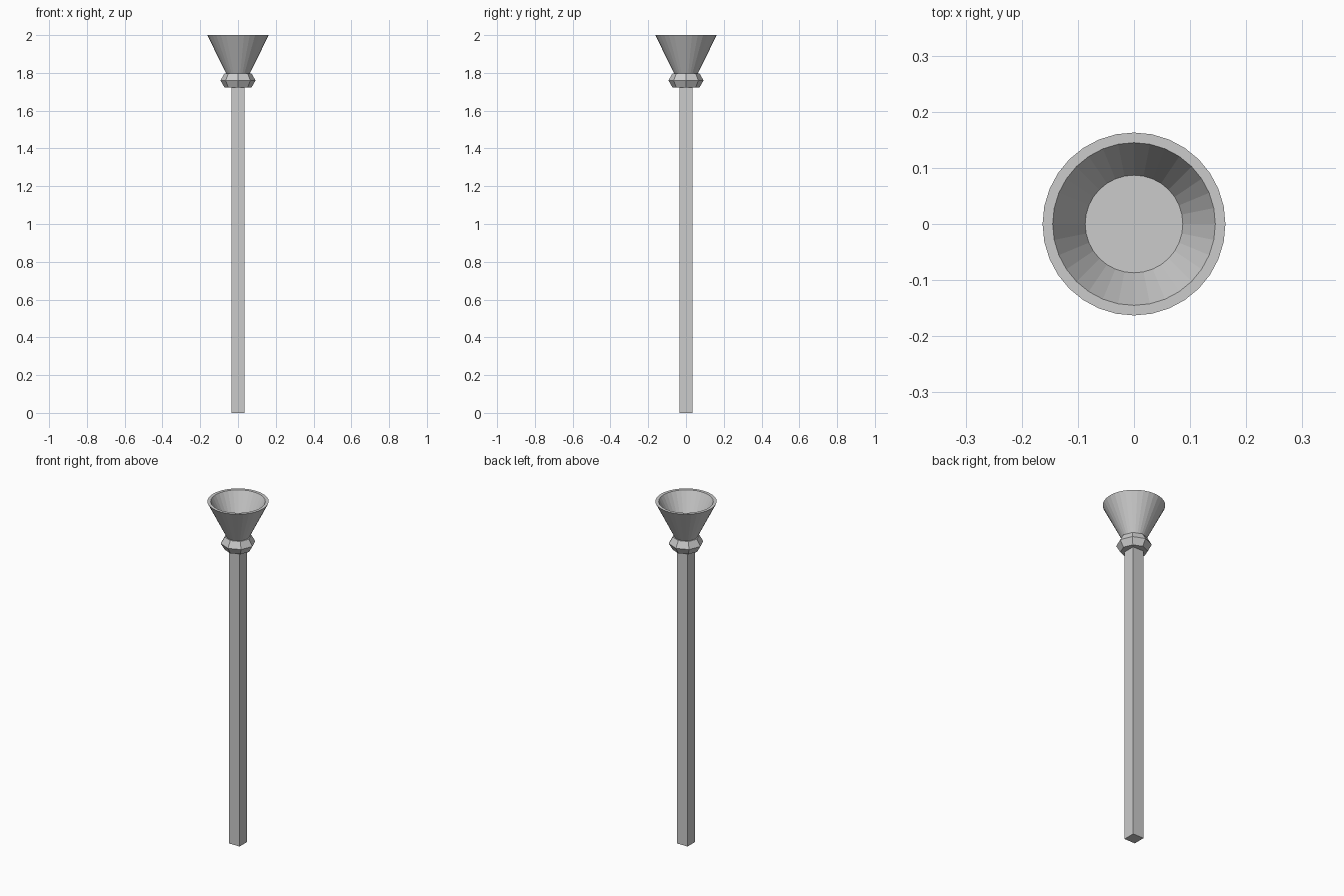
import bpy, bmesh
from math import cos, sin, pi

if "Cube" in bpy.data.objects:
    bpy.data.objects.remove(bpy.data.objects["Cube"])


def lathe(name, profile, sides, closed=False):
    """Revolve (radius, z) points around z; open profiles get capped ends."""
    bm = bmesh.new()
    rings = [[bm.verts.new((r * cos(2 * pi * i / sides), r * sin(2 * pi * i / sides), z))
              for i in range(sides)] for r, z in profile]
    pairs = list(zip(rings, rings[1:]))
    if closed:
        pairs.append((rings[-1], rings[0]))
    else:
        bm.faces.new(rings[0][::-1])
        bm.faces.new(rings[-1])
    for low, high in pairs:
        for i in range(sides):
            j = (i + 1) % sides
            bm.faces.new((low[i], low[j], high[j], high[i]))
    bmesh.ops.recalc_face_normals(bm, faces=bm.faces)
    mesh = bpy.data.meshes.new(name)
    bm.to_mesh(mesh)
    bm.free()
    obj = bpy.data.objects.new(name, mesh)
    bpy.context.collection.objects.link(obj)
    return obj


# square pole
bpy.ops.mesh.primitive_cube_add(size=1, location=(0, 0, 0.88))
pole = bpy.context.object
pole.name = "pole"
pole.scale = (0.07, 0.07, 1.76)

# faceted collar: low-poly torus with a hexagonal section
collar_section = [(0.05 + 0.043 * cos(k * pi / 3), 1.76 + 0.043 * sin(k * pi / 3))
                  for k in range(6)]
lathe("collar", collar_section, 8, closed=True)

# flared cup with a flat rim and a recessed floor
lathe("cup", [(0.051, 1.775), (0.163, 2.0), (0.145, 2.0), (0.087, 1.88)], 32)
